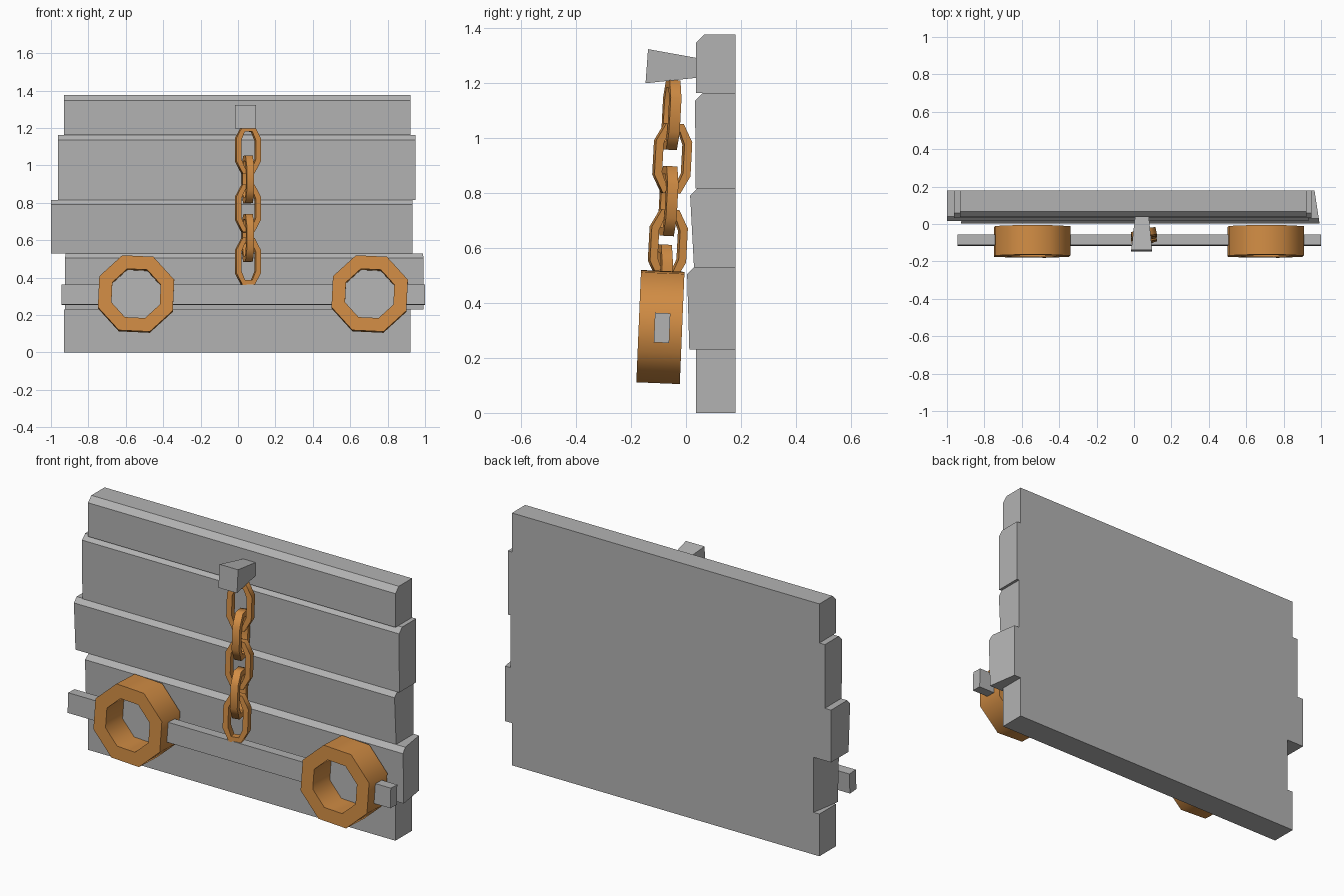
import bpy
import bmesh
from math import radians, cos, sin
from mathutils import Matrix

if "Cube" in bpy.data.objects:
    bpy.data.objects.remove(bpy.data.objects["Cube"])


def material(name, rgb):
    m = bpy.data.materials.new(name)
    m.diffuse_color = (*rgb, 1)
    m.use_nodes = True
    m.node_tree.nodes["Principled BSDF"].inputs["Base Color"].default_value = m.diffuse_color
    return m


copper = material("copper", (0.64, 0.265, 0.058))
grey = material("dark_grey", (0.45, 0.45, 0.45))


def make(name, verts, faces, mat, loc=(0, 0, 0), rot=(0, 0, 0), smooth=None):
    me = bpy.data.meshes.new(name)
    me.from_pydata(verts, [], faces)
    bm = bmesh.new()
    bm.from_mesh(me)
    bmesh.ops.recalc_face_normals(bm, faces=bm.faces)
    bm.to_mesh(me)
    bm.free()
    if smooth:
        for p in me.polygons:
            p.use_smooth = True
        me.set_sharp_from_angle(angle=radians(smooth))
    me.materials.append(mat)
    ob = bpy.data.objects.new(name, me)
    ob.location = loc
    ob.rotation_euler = rot
    bpy.context.collection.objects.link(ob)
    return ob


def loft(name, a, b, **kw):
    """Solid between two matching outlines."""
    n = len(a)
    faces = [tuple(range(n))[::-1], tuple(range(n, 2 * n))]
    faces += [(i, (i + 1) % n, n + (i + 1) % n, n + i) for i in range(n)]
    return make(name, a + b, faces, grey, **kw)


def band(name, outer, inner, depth, **kw):
    """Closed ring with rectangular section; outlines lie in xz."""
    n = len(outer)
    h = depth / 2
    loops = [(outer, -h), (outer, h), (inner, h), (inner, -h)]
    verts = [(x, y, z) for pts, y in loops for x, z in pts]
    faces = []
    for k in range(4):
        a, b = k * n, (k + 1) % 4 * n
        faces += [(a + i, a + (i + 1) % n, b + (i + 1) % n, b + i) for i in range(n)]
    return make(name, verts, faces, copper, **kw)


# Planks: z0, z1, front y at bottom, front y at top, chamfer, back x range, front x range
BACK = 0.18
planks = [
    (0.00, 0.23, 0.037, 0.037, 0.0, (-0.93, 0.923), (-0.93, 0.923)),
    (0.23, 0.53, 0.012, 0.004, 0.025, (-0.895, 0.965), (-0.925, 0.992)),
    (0.53, 0.815, 0.029, 0.015, 0.025, (-1.0, 0.933), (-1.0, 0.933)),
    (0.815, 1.162, 0.035, 0.033, 0.027, (-0.963, 0.948), (-0.963, 0.948)),
    (1.162, 1.375, 0.037, 0.037, 0.029, (-0.93, 0.923), (-0.93, 0.923)),
]
for i, (z0, z1, y0, y1, c, bx, fx) in enumerate(planks):
    prof = [(BACK, z0), (y0, z0), (y1, z1 - c), (y1 + c, z1), (BACK, z1)]
    if c == 0:
        prof.pop(3)

    def side(k):
        return [(bx[k] + (fx[k] - bx[k]) * (BACK - y) / (BACK - y1), y, z) for y, z in prof]
    loft(f"plank_{i + 1}", side(0), side(1))

# Tapered peg holding the chain
loft("peg",
     [(-0.015, -0.147, 1.198), (0.097, -0.147, 1.198), (0.097, -0.138, 1.322), (-0.015, -0.138, 1.322)],
     [(0.007, 0.05, 1.219), (0.078, 0.05, 1.219), (0.078, 0.05, 1.288), (0.007, 0.05, 1.288)])

# Crossbar, in three lengths that end inside the ring walls
TILT = radians(-2.4)
RINGS = {"left_ring": -0.545, "right_ring": 0.704}
sec = [(-0.028, -0.054), (0.028, -0.054), (0.028, 0.054), (-0.028, 0.054)]
for name, x0, x1 in (("left", -0.945, -0.715), ("middle", -0.375, 0.534), ("right", 0.874, 1.0)):
    loft(f"crossbar_{name}", [(x0, y, z) for y, z in sec], [(x1, y, z) for y, z in sec],
         loc=(0, -0.087, 0.309), rot=(TILT, 0, 0))


# Octagonal rings with a grey plate closing the back of the hole
def octagon(r):
    return [(r * cos(radians(19.8 + 45 * i)), r * sin(radians(19.8 + 45 * i))) for i in range(8)]


for name, x in RINGS.items():
    place = dict(loc=(x, -0.093, 0.312), rot=(TILT, 0, 0))
    band(name, octagon(0.217), octagon(0.14), 0.158, smooth=50, **place)
    loft(name + "_back_plate", [(a, 0.068, b) for a, b in octagon(0.142)],
         [(a, 0.078, b) for a, b in octagon(0.142)], **place)


# Chain links, every second one turned a quarter
def link_outline(w, h, tw, th):
    return [(w, th), (tw, h), (-tw, h), (-w, th), (-w, -th), (-tw, -h), (tw, -h), (w, -th)]


outer = link_outline(0.067, 0.127, 0.032, 0.062)
inner = link_outline(0.039, 0.098, 0.020, 0.052)
centres = [(-0.053, 1.083), (-0.050, 0.925), (-0.064, 0.770), (-0.066, 0.612), (-0.084, 0.485)]
for i, (y, z) in enumerate(centres):
    turn = radians(12 + 90 * (i % 2))
    m = Matrix.Rotation(radians(-3), 4, 'X') @ Matrix.Rotation(turn, 4, 'Z')
    band(f"chain_link_{i + 1}", outer, inner, 0.04, smooth=65, loc=(0.053, y, z), rot=m.to_euler())
